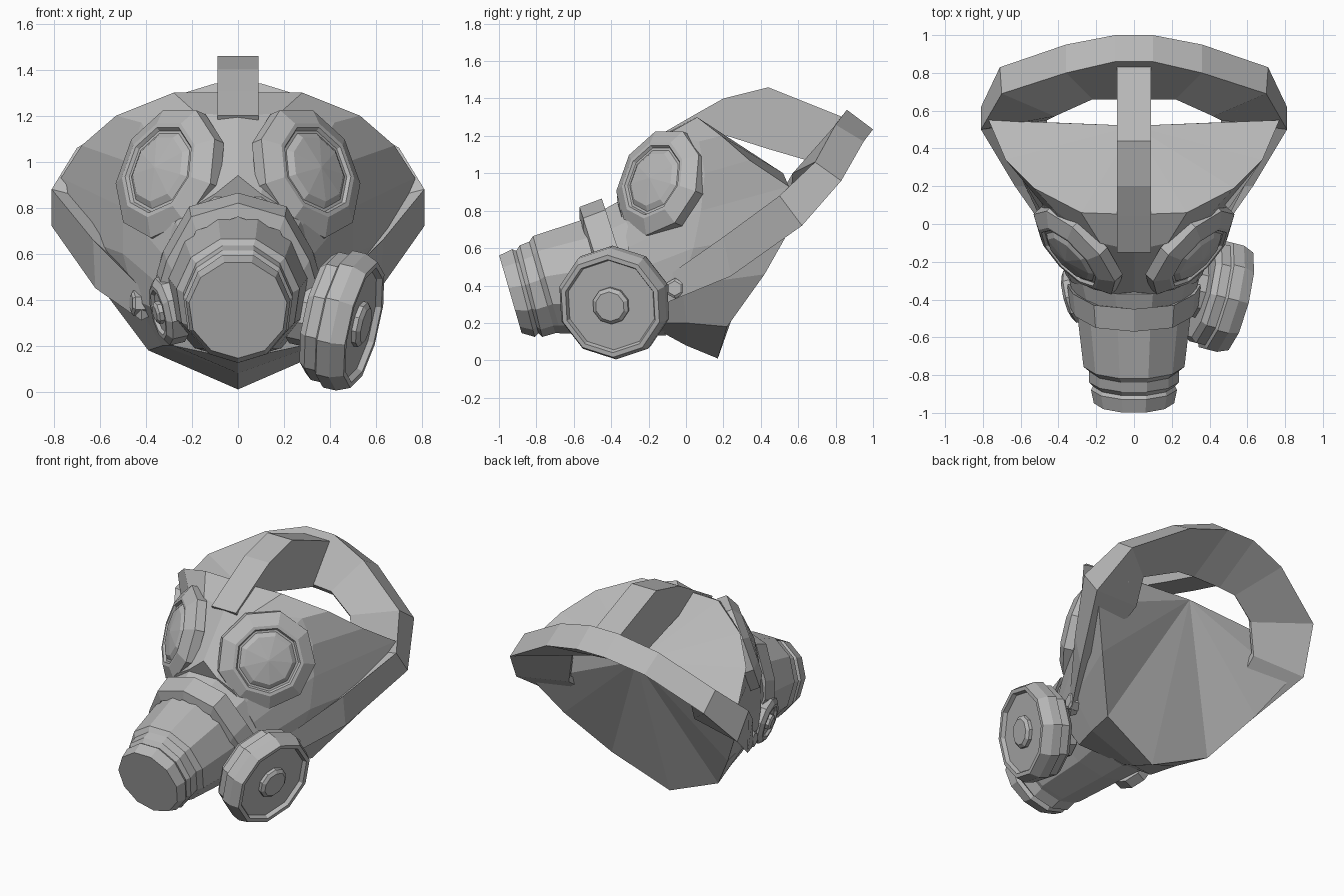
import bpy, bmesh
from math import sin, cos, tau
from mathutils import Vector

cube = bpy.data.objects.get("Cube")
if cube:
    bpy.data.objects.remove(cube)

grey = bpy.data.materials.new("mid_grey")
grey.use_nodes = True
grey.diffuse_color = (.48, .48, .48, 1)
grey.node_tree.nodes["Principled BSDF"].inputs["Base Color"].default_value = grey.diffuse_color


def finish(name, bm):
    """Turn a bmesh into a flat shaded object."""
    bmesh.ops.recalc_face_normals(bm, faces=bm.faces)
    mesh = bpy.data.meshes.new(name)
    bm.to_mesh(mesh)
    bm.free()
    mesh.materials.append(grey)
    obj = bpy.data.objects.new(name, mesh)
    bpy.context.collection.objects.link(obj)
    return obj


def loft(name, rings, tip=None):
    """Skin closed rings; the first end may run to a tip instead of a flat cap."""
    bm = bmesh.new()
    rows = [[bm.verts.new(p) for p in ring] for ring in rings]
    n = len(rows[0])
    for a, b in zip(rows, rows[1:]):
        for i in range(n):
            j = (i + 1) % n
            bm.faces.new((a[i], a[j], b[j], b[i]))
    if tip:
        t = bm.verts.new(tip)
        for i in range(n):
            bm.faces.new((rows[0][i], rows[0][(i + 1) % n], t))
    else:
        bm.faces.new(rows[0])
    bm.faces.new(rows[-1])
    return finish(name, bm)


def flip(p):
    return (-p[0], p[1], p[2])


def whole(half):
    """Close a half ring that starts and ends on the centre line."""
    return half + [flip(p) for p in half[-2:0:-1]]


def turned(name, profile, sides, centre, axis):
    """Lathe (radius, height) steps about an axis, one corner pointing down."""
    turn = Vector(axis).to_track_quat('Z', 'Y')
    rings = []
    for r, h in profile:
        angles = [tau * (i / sides - .25) for i in range(sides)]
        rings.append([Vector(centre) + turn @ Vector((r * cos(a), r * sin(a), h)) for a in angles])
    return loft(name, rings)


# Face piece: rim, middle and snout-side rings, closed behind by a fan
rim = [(0, .05, 1.3), (.28, .06, 1.3), (.53, .19, 1.2), (.68, .34, 1.07), (.77, .55, .93),
       (.74, .55, .69), (.6, .42, .46), (.39, .22, .18), (0, .17, .01)]
middle = [(0, -.14, 1.2), (.18, -.1, 1.21), (.42, .07, 1.17), (.48, .1, 1), (.5, .08, .8),
          (.5, .04, .6), (.45, -.02, .4), (.33, 0, .2), (0, 0, .08)]
front = [(0, -.36, .94), (.1, -.37, .86), (.2, -.35, .8), (.27, -.33, .71), (.33, -.31, .6),
         (.36, -.27, .48), (.36, -.24, .36), (.28, -.18, .2), (0, -.11, .14)]
loft("face_piece", [whole(rim), whole(middle), whole(front)], tip=(0, .52, 1))


# Snout: tilted rings given by half width, top (y, z) and bottom (y, z)
def snout_ring(width, top, bottom, sides=11):
    top, bottom = Vector((0, *top)), Vector((0, *bottom))
    ring = []
    for i in range(sides):
        a = tau * i / sides
        p = bottom.lerp(top, .5 - .51 * cos(a))
        ring.append((width * sin(a), p.y, p.z))
    return ring


loft("snout", [snout_ring(*s) for s in (
    (.36, (-.36, .86), (-.11, .14)),
    (.31, (-.52, .77), (-.3, .14)),
    (.27, (-.82, .67), (-.67, .15)),
    (.24, (-.84, .64), (-.7, .15)),
    (.24, (-.89, .62), (-.77, .13)),
    (.22, (-.91, .59), (-.79, .15)),
    (.23, (-.93, .6), (-.81, .13)),
    (.215, (-1, .565), (-.88, .15)))])

# Raised collar over the snout
collar = [(.35, -.38, .49), (.32, -.43, .59), (.21, -.49, .78), (0, -.51, .84)]
collar += [flip(p) for p in collar[-2::-1]]
loft("snout_collar", [[(x * k, y + dy, z + dz) for k, dy, dz in
                       ((.97, -.06, -.02), (1.01, .06, .025), (.86, .06, -.08), (.86, -.06, -.08))]
                      for x, y, z in collar])

# Head strap: top edge, back edge and inner edge of each station
stations = [((.42, -.1, .45), (.42, -.1, .31), (.34, -.05, .38)),
            ((.63, .2, .66), (.62, .24, .45), (.5, .2, .55)),
            ((.81, .5, .88), (.81, .62, .72), (.46, .55, .79)),
            ((.7, .69, 1.06), (.71, .83, .96), (.42, .57, 1)),
            ((.36, .8, 1.26), (.36, .95, 1.17), (.22, .66, 1.07)),
            ((.1, .86, 1.34), (.1, 1, 1.235), (.1, .66, 1.08))]
stations += [tuple(flip(p) for p in s) for s in stations[::-1]]
loft("head_strap", [[t, b, (i[0], i[1] + .02, i[2] - .03), i] for t, b, i in stations])

# Crown strap from brow to head strap: upper and lower (y, z)
crown = [((-.15, 1.2), (-.1, 1.12)), ((.04, 1.31), (.04, 1.22)), ((.2, 1.4), (.22, 1.2)),
         ((.44, 1.46), (.44, 1.13)), ((.84, 1.3), (.68, 1.06))]
loft("crown_strap", [[(-.09, *u), (.09, *u), (.09, *d), (-.09, *d)] for u, d in crown])

for side, label in ((1, "left"), (-1, "right")):
    # Eye piece with raised rim and shallow pointed lens
    facing = (.68 * side, -.66, .3)
    centre = (.315 * side, -.15, .955)
    turned(label + "_eye_frame", [(.3, -.06), (.3, 0), (.22, .045), (.2, .045), (.19, .03)],
           9, centre, facing)
    turned(label + "_eye_lens", [(.19, .02), (.15, .05), (.005, .07)], 9, centre, facing)
    # Strap rivet
    turned(label + "_strap_rivet", [(.055, -.06), (.055, .02), (.04, .03)],
           6, (.435 * side, -.055, .385), (side, -.2, 0))

# Filter canister on the left
out = Vector((.95, -.24, -.22))
base = Vector((.33, -.35, .34))
turned("filter_canister", [(.15, -.08), (.15, .02), (.26, .02), (.285, .05), (.285, .1), (.305, .11),
                           (.305, .17), (.28, .23), (.255, .23), (.245, .205)], 10, base, out)
turned("filter_knob", [(.1, .19), (.1, .225), (.08, .24)], 10, base, out)

# Small valve on the right
valve_out = Vector(flip(out))
valve_base = (-.32, -.38, .35)
turned("side_valve", [(.15, -.06), (.15, .01), (.12, .03), (.1, .03), (.09, .015)],
       10, valve_base, valve_out)
turned("valve_knob", [(.05, 0), (.05, .035), (.035, .045)], 8, valve_base, valve_out)
